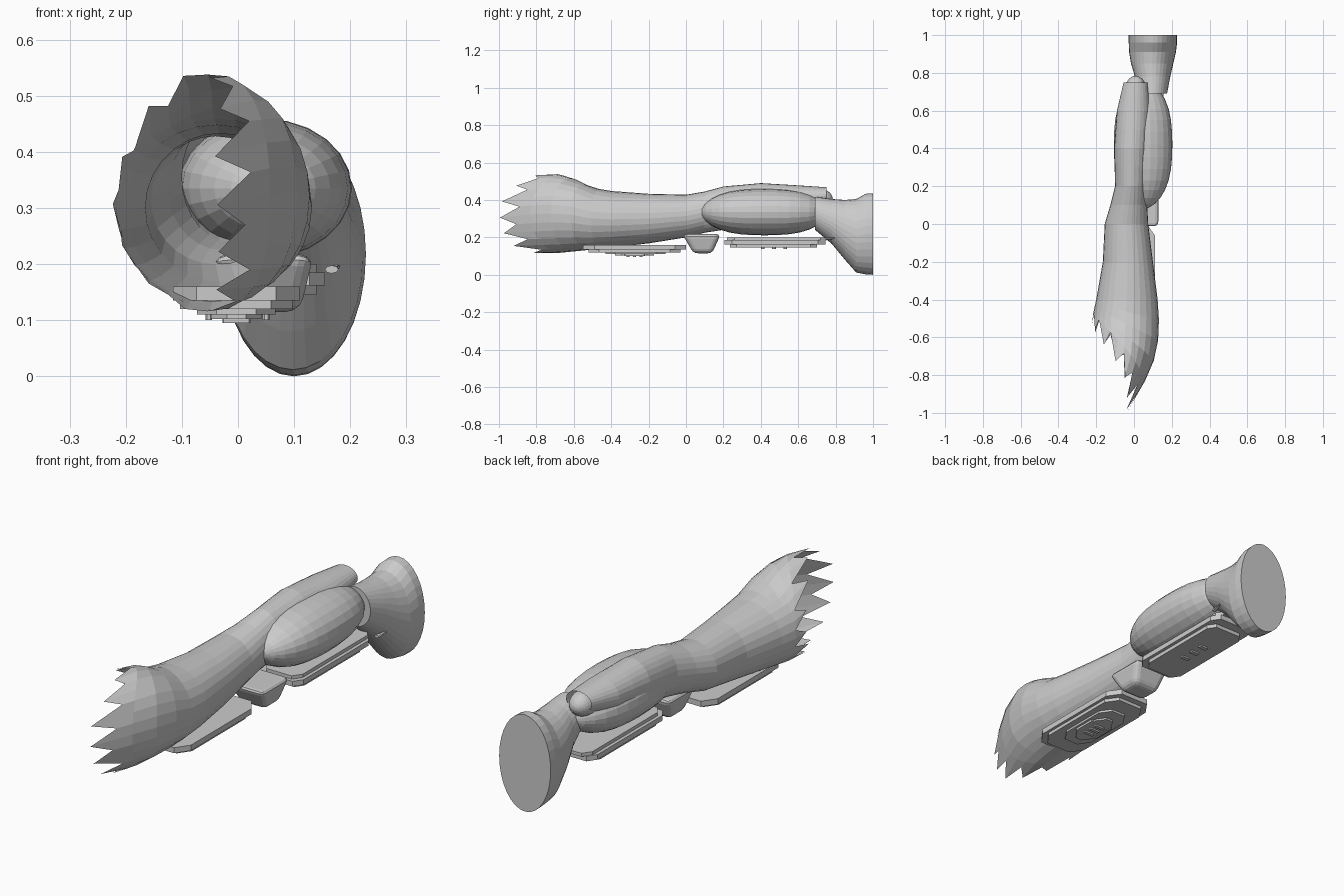
import bpy, bmesh, math

if "Cube" in bpy.data.objects:
    bpy.data.objects.remove(bpy.data.objects["Cube"])

grey = bpy.data.materials.new("plain grey")
grey.diffuse_color = (0.6, 0.6, 0.6, 1)
grey.use_nodes = True
grey.node_tree.nodes["Principled BSDF"].inputs["Base Color"].default_value = grey.diffuse_color


def finish(bm, name, smooth=False):
    bmesh.ops.recalc_face_normals(bm, faces=bm.faces)
    me = bpy.data.meshes.new(name)
    bm.to_mesh(me)
    bm.free()
    me.materials.append(grey)
    ob = bpy.data.objects.new(name, me)
    bpy.context.collection.objects.link(ob)
    for p in me.polygons:
        p.use_smooth = smooth
    return ob


def section(table, y):
    """Interpolated (left, right, bottom, top) of a limb at depth y."""
    for a, b in zip(table, table[1:]):
        if a[0] >= y >= b[0]:
            t = (a[0] - y) / (a[0] - b[0])
            return [p + (q - p) * t for p, q in zip(a[1:], b[1:])]
    return table[-1][1:] if y < table[-1][0] else table[0][1:]


def point(table, y, a):
    l, r, b, t = section(table, y)
    return ((l + r) / 2 + (r - l) / 2 * math.cos(a), y,
            (b + t) / 2 + (t - b) / 2 * math.sin(a))


def loft(name, table, rows, n, caps=()):
    """Skin rings; each row is a function giving y for ring index i."""
    bm = bmesh.new()
    rings = [[bm.verts.new(point(table, row(i), 2 * math.pi * i / n))
              for i in range(n)] for row in rows]
    for r, s in zip(rings, rings[1:]):
        for i in range(n):
            j = (i + 1) % n
            bm.faces.new((r[i], r[j], s[j], s[i]))
    for c in caps:
        bm.faces.new(rings[c])
    return finish(bm, name)


# Torn hollow limb: y, left, right, bottom, top
LIMB = [
    (0.75, -0.055, 0.07, 0.38, 0.468), (0.6, -0.09, 0.085, 0.33, 0.478),
    (0.4, -0.105, 0.08, 0.28, 0.49), (0.2, -0.10, 0.07, 0.24, 0.472),
    (0.1, -0.125, 0.07, 0.225, 0.445), (0.0, -0.155, 0.075, 0.20, 0.428),
    (-0.2, -0.165, 0.10, 0.168, 0.433), (-0.4, -0.20, 0.125, 0.145, 0.448),
    (-0.5, -0.222, 0.132, 0.135, 0.465), (-0.6, -0.225, 0.13, 0.125, 0.515),
    (-0.7, -0.225, 0.115, 0.115, 0.542), (-0.85, -0.23, 0.05, 0.11, 0.535),
    (-1.0, -0.24, -0.04, 0.11, 0.50)]
N = 28


def torn(s):
    """Rings sliding towards the slanted, jagged opening."""
    def row(i):
        cut = -0.715 - 0.225 * math.cos(2 * math.pi * i / N)
        y = -0.4 + s * (cut + 0.4)
        if s == 1:
            y += (-0.055, 0.035)[i % 2] + 0.012 * math.sin(i * 2.3)
        return max(y, -1.0)
    return row


rows = [lambda i, y=y: y for y in
        (0.75, 0.68, 0.6, 0.5, 0.4, 0.3, 0.2, 0.1, 0.0, -0.1, -0.2, -0.3, -0.4)]
rows += [torn(s) for s in (0.2, 0.4, 0.6, 0.8, 1)]
loft("torn_limb", LIMB, rows, N)

# Flared end cup with its flat disc
CUP = [
    (1.0, -0.028, 0.228, 0.0, 0.435), (0.96, -0.028, 0.228, 0.002, 0.433),
    (0.91, -0.026, 0.222, 0.012, 0.405), (0.85, -0.016, 0.208, 0.08, 0.40),
    (0.78, 0.005, 0.192, 0.165, 0.405), (0.69, 0.02, 0.175, 0.24, 0.417)]
loft("end_cup", CUP, [lambda i, y=r[0]: y for r in CUP], 32, (0, -1))


# Muscles and joint ball
def ellipsoid(name, c, r):
    bm = bmesh.new()
    bmesh.ops.create_uvsphere(bm, u_segments=24, v_segments=16, radius=1)
    for v in bm.verts:
        x, y, z = v.co
        # poles lie along the limb, with a slightly full belly
        k = 1 + 0.25 * z * z * (1 - z * z)
        v.co = (c[0] + r[0] * x * k, c[1] + r[1] * z, c[2] + r[2] * y * k)
    return finish(bm, name)


ellipsoid("lower_muscle", (0.048, 0.42, 0.335), (0.155, 0.34, 0.124))
ellipsoid("joint_ball", (0.008, 0.70, 0.405), (0.055, 0.085, 0.055))

# Knee pad: tapered rounded block
bm = bmesh.new()
bmesh.ops.create_cube(bm, size=1)
for v in bm.verts:
    low = v.co.z < 0
    v.co.x = 0.045 + v.co.x * (0.13 if low else 0.18)
    v.co.y = (0.09 if low else 0.083) + v.co.y * (0.10 if low else 0.205)
    v.co.z = 0.115 if low else 0.217
bmesh.ops.bevel(bm, geom=bm.edges[:], offset=0.024, segments=3,
                profile=0.5, affect='EDGES')
finish(bm, "knee_pad")


# Clipped-corner armour plates, stacked in layers
def plate(name, cx, y0, y1, hx, z0, z1, clip):
    cy, hy = (y0 + y1) / 2, (y1 - y0) / 2
    quarter = [(hx, hy - clip), (hx - clip * 0.7, hy)]
    pts = (quarter + [(-x, y) for x, y in quarter[::-1]]
           + [(-x, -y) for x, y in quarter]
           + [(x, -y) for x, y in quarter[::-1]])
    bm = bmesh.new()
    f = bm.faces.new([bm.verts.new((cx + x, cy + y, z0)) for x, y in pts])
    ext = bmesh.ops.extrude_face_region(bm, geom=[f])
    for v in ext["geom"]:
        if isinstance(v, bmesh.types.BMVert):
            v.co.z = z1
    return finish(bm, name)


layers = {
    "front_plate": (-0.003, [(-0.55, 0.0, 0.113, 0.135, 0.16, 0.06),
                             (-0.52, -0.03, 0.10, 0.12, 0.135, 0.055),
                             (-0.43, -0.11, 0.07, 0.11, 0.12, 0.05),
                             (-0.38, -0.17, 0.045, 0.102, 0.11, 0.04)]),
    "rear_plate": (0.05, [(0.22, 0.76, 0.09, 0.185, 0.2, 0.04),
                          (0.205, 0.745, 0.105, 0.162, 0.185, 0.04),
                          (0.235, 0.70, 0.09, 0.145, 0.162, 0.035)])}
for name, (cx, stack) in layers.items():
    for k, (y0, y1, hx, z0, z1, clip) in enumerate(stack):
        plate(f"{name}_layer_{k + 1}", cx, y0, y1, hx, z0, z1, clip)

# Thin raised bars on the plate undersides
for k in range(3):
    y = -0.31 + 0.035 * k
    plate(f"front_bar_{k + 1}", -0.003, y - 0.008, y + 0.008, 0.025, 0.095, 0.102, 0.003)
    y = 0.41 + 0.06 * k
    plate(f"rear_bar_{k + 1}", 0.05, y - 0.01, y + 0.01, 0.02, 0.138, 0.145, 0.003)
for k, x in enumerate((-0.052, 0.05)):
    plate(f"side_bar_{k + 1}", x, -0.33, -0.22, 0.006, 0.1, 0.11, 0.004)

# Small spur behind the rear plate
bm = bmesh.new()
bmesh.ops.create_cone(bm, cap_ends=True, segments=8, radius1=0.012,
                      radius2=0.005, depth=0.05)
for v in bm.verts:
    x, y, z = v.co
    v.co = (0.172 + x + 0.2 * z, 0.77 + z, 0.193 + 0.6 * y + 0.1 * z)
finish(bm, "spur")
